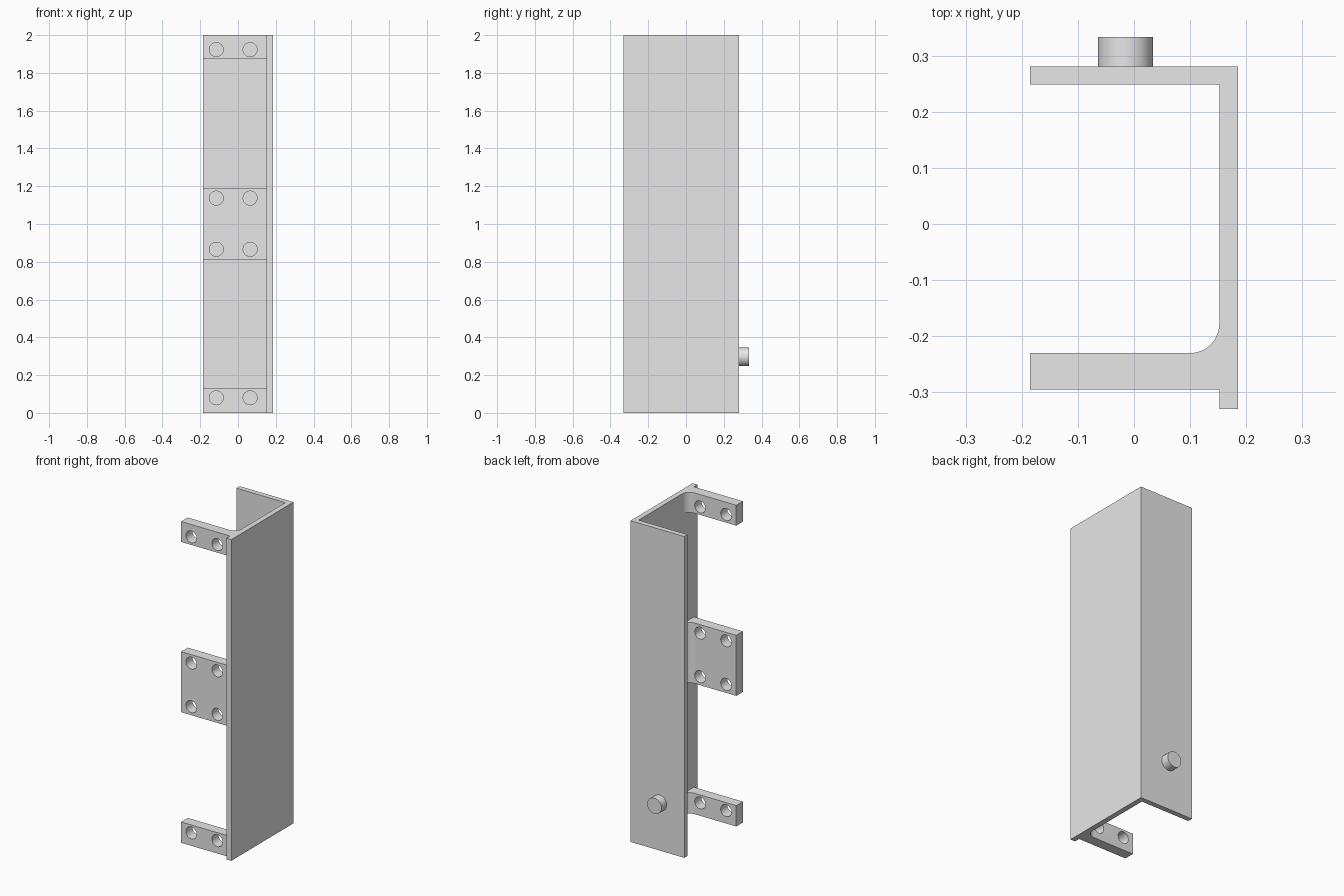
import bpy, bmesh, math
from mathutils import Matrix

cube = bpy.data.objects.get("Cube")
if cube:
    bpy.data.objects.remove(cube, do_unlink=True)

grey = bpy.data.materials.new("light grey metal")
grey.use_nodes = True
grey.diffuse_color = (0.8, 0.8, 0.8, 1)
grey.node_tree.nodes["Principled BSDF"].inputs["Base Color"].default_value = (0.8, 0.8, 0.8, 1)


def finish(bm, name):
    """Turn a bmesh into a named grey object."""
    bmesh.ops.recalc_face_normals(bm, faces=bm.faces)
    mesh = bpy.data.meshes.new(name)
    bm.to_mesh(mesh)
    bm.free()
    mesh.materials.append(grey)
    obj = bpy.data.objects.new(name, mesh)
    bpy.context.collection.objects.link(obj)
    return obj


def activate(obj):
    bpy.ops.object.select_all(action='DESELECT')
    obj.select_set(True)
    bpy.context.view_layer.objects.active = obj


def smooth(obj):
    activate(obj)
    bpy.ops.object.shade_smooth_by_angle(angle=math.radians(30))


def extrude_profile(name, points, z0, z1):
    """Extrude a plan outline from z0 up to z1."""
    bm = bmesh.new()
    face = bm.faces.new([bm.verts.new((x, y, z0)) for x, y in points])
    new = bmesh.ops.extrude_face_region(bm, geom=[face])["geom"]
    verts = [v for v in new if isinstance(v, bmesh.types.BMVert)]
    bmesh.ops.translate(bm, verts=verts, vec=(0, 0, z1 - z0))
    return finish(bm, name)


def add_rod(bm, x, z, radius, y0, y1):
    """Add a cylinder running along y."""
    matrix = Matrix.Translation((x, (y0 + y1) / 2, z)) @ Matrix.Rotation(math.pi / 2, 4, 'X')
    bmesh.ops.create_cone(bm, cap_ends=True, segments=48, radius1=radius, radius2=radius,
                          depth=y1 - y0, matrix=matrix)


# Main angle: side web with a back flange
EDGE, INNER, BACK = 0.185, 0.152, 0.281
extrude_profile("angle_channel", [
    (-EDGE, BACK), (-EDGE, 0.249), (INNER, 0.249), (INNER, -0.33),
    (EDGE, -0.33), (EDGE, BACK)], 0, 2)

# Tab outline with a rounded inside corner
FRONT, REAR, R = -0.295, -0.23, 0.052
outline = [(-EDGE, REAR), (-EDGE, FRONT), (INNER, FRONT)]
for i in range(13):
    a = math.pi / 2 * i / 12
    outline.append((INNER - R + R * math.cos(a), REAR + R - R * math.sin(a)))

# Three mounting tabs with drilled holes
tabs = [("bottom_tab", 0, 0.13, [0.08]),
        ("middle_tab", 0.813, 1.19, [0.866, 1.137]),
        ("top_tab", 1.873, 2, [1.923])]
for name, z0, z1, rows in tabs:
    tab = extrude_profile(name, outline, z0, z1)
    bm = bmesh.new()
    for z in rows:
        for x in (-0.115, 0.064):
            add_rod(bm, x, z, 0.037, FRONT - 0.05, REAR + 0.02)
    cutter = finish(bm, name + "_hole_cutter")
    cutter.hide_render = True
    mod = tab.modifiers.new("holes", 'BOOLEAN')
    mod.operation = 'DIFFERENCE'
    mod.solver = 'EXACT'
    mod.object = cutter
    activate(tab)
    bpy.ops.object.modifier_apply(modifier=mod.name)
    bpy.data.objects.remove(cutter, do_unlink=True)
    smooth(tab)

# Round peg on the back flange
bm = bmesh.new()
add_rod(bm, -0.015, 0.297, 0.049, BACK - 0.01, 0.333)
smooth(finish(bm, "back_peg"))
